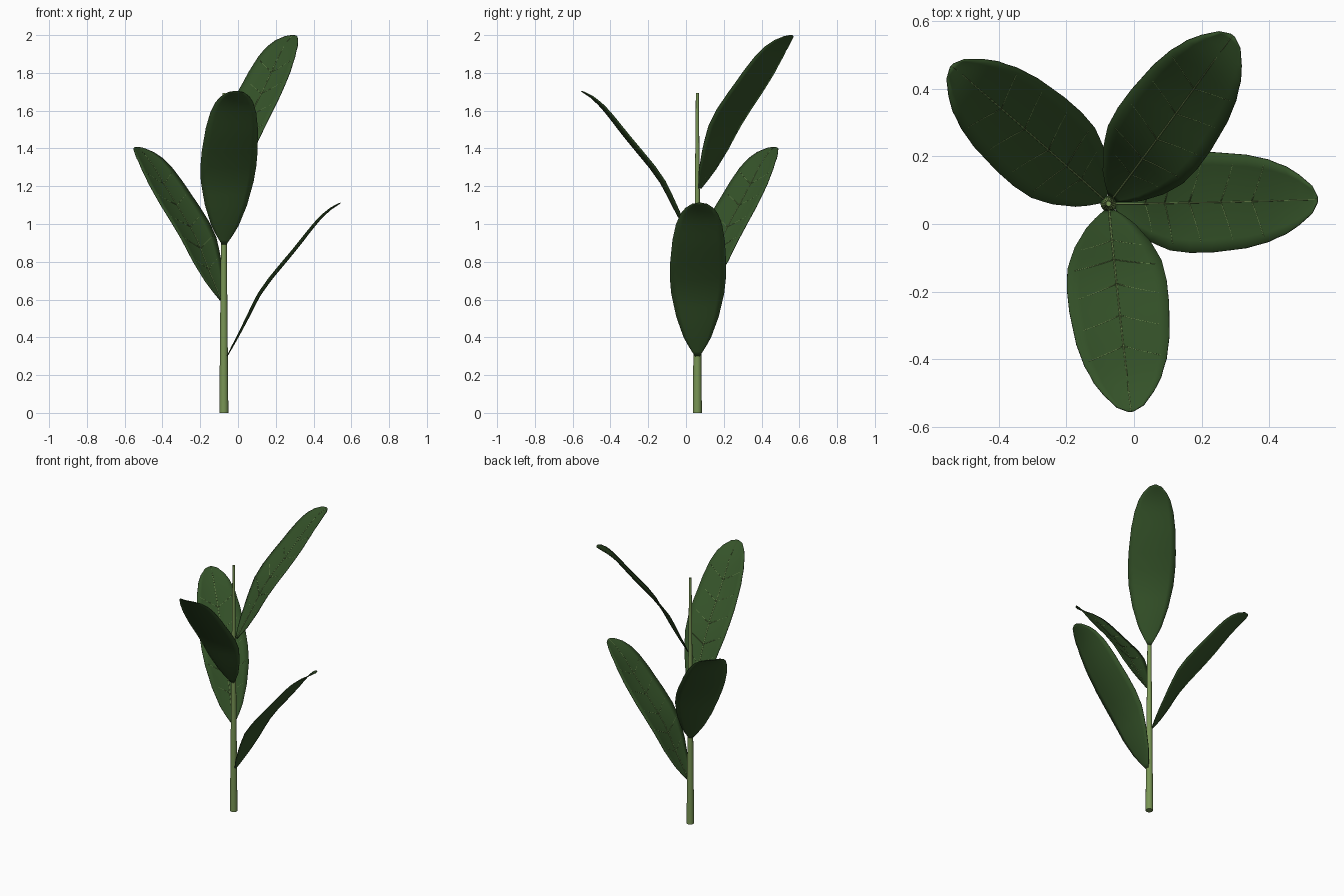
import bpy, bmesh, math
from mathutils import Vector

if "Cube" in bpy.data.objects:
    bpy.data.objects.remove(bpy.data.objects["Cube"])

SX, SY = -0.075, 0.06          # stem position


def material(name, col):
    m = bpy.data.materials.new(name)
    m.diffuse_color = (*col, 1)
    m.use_nodes = True
    m.node_tree.nodes["Principled BSDF"].inputs["Base Color"].default_value = m.diffuse_color
    return m


GREEN = material("leaf green", (0.035, 0.085, 0.022))
STEM = material("stem green", (0.19, 0.30, 0.09))
VEIN = material("vein green", (0.16, 0.25, 0.08))

# leaf midrib (distance from stem, rise) and half width along the rise
RIB = [(.018, 0), (.083, .113), (.136, .213), (.178, .298), (.22, .367), (.295, .457),
       (.347, .52), (.4, .584), (.464, .668), (.517, .732), (.57, .78), (.618, .811)]
WIDTH = [(0, .012), (.06, .045), (.12, .073), (.25, .112), (.4, .14), (.5, .148), (.6, .148),
         (.75, .138), (.85, .122), (.92, .10), (.96, .075), (.99, .04), (1, .008)]


def lerp(table, x):
    for (a, b), (c, d) in zip(table, table[1:]):
        if x <= c:
            return b + (d - b) * (x - a) / (c - a)
    return table[-1][1]


RISE_TO_DIST = [(z / .811, r) for r, z in RIB]


def leaf_point(t, v, ang, z0, lift=0.0):
    """Point on a leaf: t from base to tip, v from -1 to 1 across."""
    r, w = lerp(RISE_TO_DIST, t), lerp(WIDTH, t)
    out = Vector((math.cos(ang), math.sin(ang), 0))
    side = Vector((-out.y, out.x, 0))
    up = (Vector((0, 0, 1)) * .6 - out * .8)
    cup = .016 * v * v * w / .148
    return (Vector((SX, SY, z0 + .811 * t)) + out * r
            + side * (w * v + .012 * t * t) + up * (cup + lift))


def finish(bm, name, mat, smooth=True):
    bmesh.ops.recalc_face_normals(bm, faces=bm.faces)
    me = bpy.data.meshes.new(name)
    bm.to_mesh(me)
    bm.free()
    me.materials.append(mat)
    for p in me.polygons:
        p.use_smooth = smooth
    ob = bpy.data.objects.new(name, me)
    bpy.context.collection.objects.link(ob)
    return ob


def tube(bm, pts, r0, r1, n=6):
    """Closed tapering tube through points."""
    rings = []
    for i, p in enumerate(pts):
        d = (pts[min(i + 1, len(pts) - 1)] - pts[max(i - 1, 0)]).normalized()
        a = d.orthogonal().normalized()
        b = d.cross(a)
        r = r0 + (r1 - r0) * i / (len(pts) - 1)
        rings.append([bm.verts.new(p + (a * math.cos(k * math.tau / n)
                                        + b * math.sin(k * math.tau / n)) * r) for k in range(n)])
    for A, B in zip(rings, rings[1:]):
        for k in range(n):
            bm.faces.new((A[k], A[(k + 1) % n], B[(k + 1) % n], B[k]))
    bm.faces.new(rings[0])
    bm.faces.new(rings[-1])


def leaf(i, ang, z0):
    # blade
    ts = [0, .03, .06, .12, .18, .25, .32, .4, .5, .6, .68, .75, .8, .85, .89, .92, .96, .99, 1]
    vs = [-1, -.75, -.5, -.25, 0, .25, .5, .75, 1]
    bm = bmesh.new()
    g = [[bm.verts.new(leaf_point(t, v, ang, z0)) for v in vs] for t in ts]
    for A, B in zip(g, g[1:]):
        for k in range(len(vs) - 1):
            bm.faces.new((A[k], A[k + 1], B[k + 1], B[k]))
    ob = finish(bm, f"leaf_{i}", GREEN)
    mod = ob.modifiers.new("thickness", 'SOLIDIFY')
    mod.thickness = .004
    mod.offset = 0
    # midrib and paired side veins lying on the blade
    bm = bmesh.new()
    tube(bm, [leaf_point(t, 0, ang, z0, .001) for t in ts], .0032, .0018)
    for k in range(5):
        t = .2 + .14 * k
        for s in (-1, 1):
            tube(bm, [leaf_point(t + .07 * q, s * .85 * q, ang, z0, .001)
                      for q in (0, .25, .5, .75, 1)], .002, .0013, 5)
    finish(bm, f"leaf_veins_{i}", VEIN)


# stem
bm = bmesh.new()
tube(bm, [Vector((SX, SY, 1.693 * k / 8)) for k in range(9)], .024, .008, 16)
stem = finish(bm, "stem", STEM, False)
bpy.context.view_layer.objects.active = stem
stem.select_set(True)
bpy.ops.object.shade_smooth_by_angle(angle=math.radians(40))

# leaves spiral up the stem
for i in range(4):
    leaf(i + 1, math.radians(137.5 * i), .3 + .296 * i)
